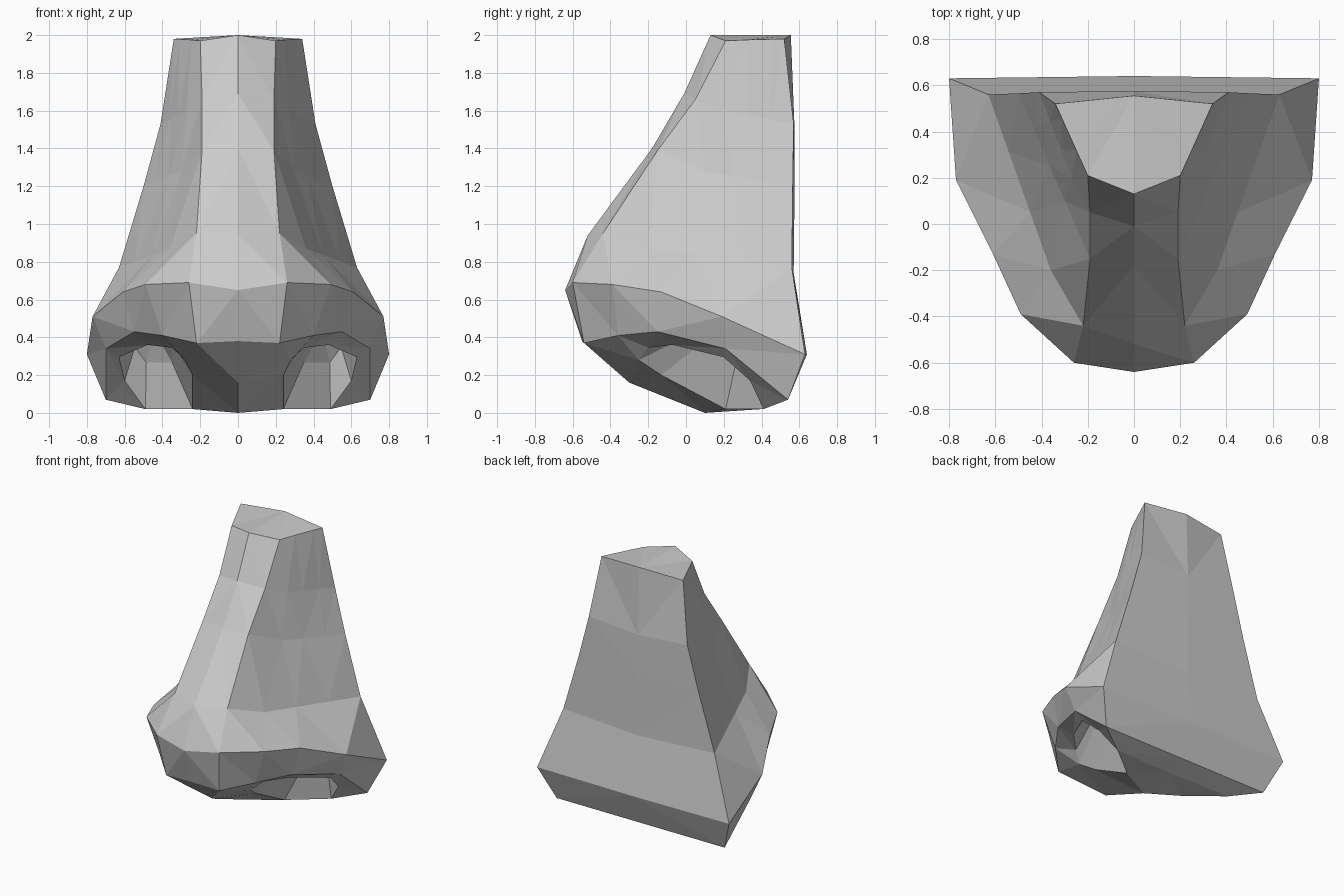
import bpy
import bmesh
from mathutils import Vector as V

if "Cube" in bpy.data.objects:
    bpy.data.objects.remove(bpy.data.objects["Cube"])

grey = bpy.data.materials.new("grey")
grey.diffuse_color = (0.6, 0.6, 0.6, 1)
grey.use_nodes = True
grey.node_tree.nodes["Principled BSDF"].inputs["Base Color"].default_value = grey.diffuse_color

bm = bmesh.new()


def verts(points):
    return [bm.verts.new(p) for p in points]


def bridge(a, b, closed=False):
    n = len(a)
    for i in range(n if closed else n - 1):
        j = (i + 1) % n
        bm.faces.new((a[i], a[j], b[j], b[i]))


def section(front, ridge, side, corner, back):
    """Half section of the bridge, with the flank subdivided to the back corner."""
    s, c = V(side), V(corner)
    return verts([front, ridge, s, s.lerp(c, 0.33), s.lerp(c, 0.67), c, back])


# Bridge of the nose, from the cut top down to above the tip
rows = [
    section((0, .13, 2), (.2, .21, 1.97), (.25, .32, 1.975), (.34, .52, 1.98), (0, .555, 2)),
    section((0, -.01, 1.69), (.19, .05, 1.66), (.27, .2, 1.6), (.41, .57, 1.53), (0, .575, 1.5)),
    section((0, -.18, 1.4), (.19, -.15, 1.39), (.3, .1, 1.28), (.5, .565, 1.2), (0, .575, 1.2)),
    section((0, -.52, .94), (.22, -.44, .95), (.36, -.2, .87), (.63, .56, .77), (0, .57, .74)),
]
# Widest line round the tip and wings
rows.append(verts([(0, -.64, .65), (.26, -.6, .69), (.49, -.39, .68), (.61, -.13, .64),
                   (.77, .19, .51), (.8, .63, .31), (0, .64, .31)]))
# Lower edge of the tip and wings
rows.append(verts([(0, -.55, .38), (.22, -.54, .37), (.4, -.36, .41), (.55, -.15, .43),
                   (.7, .21, .34), (.7, .54, .07), (0, .54, .07)]))
for upper, lower in zip(rows, rows[1:]):
    bridge(upper, lower)
bm.faces.new(rows[0])

# Nostril rim and underside
rim = [V(p) for p in [(.28, -.25, .28), (.35, -.2, .345), (.48, -.07, .36), (.63, .2, .295),
                      (.6, .34, .17), (.49, .41, .02), (.24, .21, .02), (.24, -.13, .2)]]
h = verts(rim)
s1, s2, s3 = verts([(0, -.3, .16), (0, .1, 0), (0, .4, .02)])
r = rows[-1]
bridge(r[1:5], h[0:4])
for f in [(r[0], r[1], h[0], s1), (s1, h[0], h[7]), (s1, h[7], h[6], s2),
          (r[4], r[5], h[4], h[3]), (r[5], h[5], h[4]),
          (r[5], r[6], s3, h[5]), (s3, s2, h[6], h[5])]:
    bm.faces.new(f)

# Nostril pit
centre = sum(rim, V()) / len(rim)
pit = verts([p.lerp(centre, 0.45) + V((.03, .12, .16)) for p in rim])
bridge(h, pit, closed=True)
tip = bm.verts.new(centre + V((.03, .2, .22)))
for i in range(len(pit)):
    bm.faces.new((pit[i], pit[(i + 1) % len(pit)], tip))

# Mirror to the other side and close the mesh
bmesh.ops.triangulate(bm, faces=bm.faces[:])
copy = bmesh.ops.duplicate(bm, geom=bm.verts[:] + bm.edges[:] + bm.faces[:])["geom"]
for v in copy:
    if isinstance(v, bmesh.types.BMVert):
        v.co.x = -v.co.x
bmesh.ops.remove_doubles(bm, verts=bm.verts[:], dist=0.001)
bmesh.ops.recalc_face_normals(bm, faces=bm.faces[:])

mesh = bpy.data.meshes.new("nose")
bm.to_mesh(mesh)
bm.free()
mesh.materials.append(grey)
nose = bpy.data.objects.new("nose", mesh)
bpy.context.collection.objects.link(nose)
